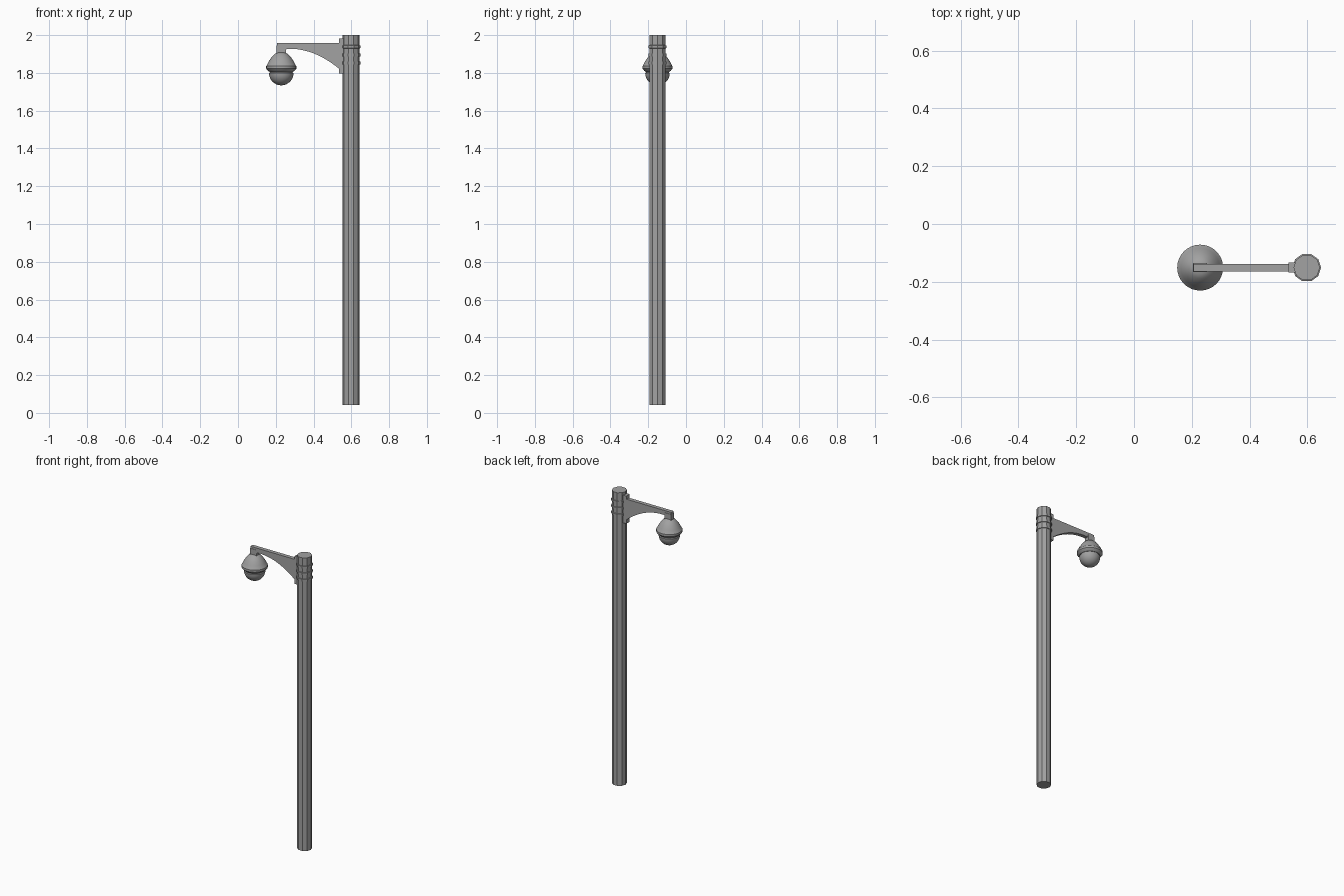
import bpy, bmesh, math

if "Cube" in bpy.data.objects:
    bpy.data.objects.remove(bpy.data.objects["Cube"])

PX, PY = 0.598, -0.151     # pole axis
CX = 0.229                 # camera dome axis
SIDES = 10

grey = bpy.data.materials.new("dark_grey")
grey.diffuse_color = (0.36, 0.36, 0.36, 1)
grey.use_nodes = True
grey.node_tree.nodes["Principled BSDF"].inputs["Base Color"].default_value = grey.diffuse_color


def make(name, bm, smooth=None):
    bmesh.ops.recalc_face_normals(bm, faces=bm.faces)
    me = bpy.data.meshes.new(name)
    bm.to_mesh(me)
    bm.free()
    me.materials.append(grey)
    ob = bpy.data.objects.new(name, me)
    bpy.context.collection.objects.link(ob)
    if smooth:
        bpy.ops.object.select_all(action='DESELECT')
        ob.select_set(True)
        bpy.context.view_layer.objects.active = ob
        bpy.ops.object.shade_smooth_by_angle(angle=math.radians(smooth))
    return ob


def lathe(name, profile, x, y, n, smooth=None, closed=False):
    """Spin (radius, z) points around a vertical axis; open profiles get capped."""
    bm = bmesh.new()
    rings = []
    for r, z in profile:
        if r < 1e-6:
            rings.append([bm.verts.new((x, y, z))] * n)
        else:
            rings.append([bm.verts.new((x + r * math.cos(math.tau * i / n),
                                        y + r * math.sin(math.tau * i / n), z))
                          for i in range(n)])
    pairs = list(zip(rings, rings[1:]))
    if closed:
        pairs.append((rings[-1], rings[0]))
    for a, b in pairs:
        for i in range(n):
            j = (i + 1) % n
            bm.faces.new(list(dict.fromkeys((a[i], a[j], b[j], b[i]))))
    if not closed:
        for ring in (rings[0], rings[-1]):
            if ring[0] is not ring[1]:
                bm.faces.new(ring)
    return make(name, bm, smooth)


def extrude_y(name, outline, half):
    """Extrude an XZ outline symmetrically about the pole's y."""
    bm = bmesh.new()
    f = bm.faces.new([bm.verts.new((x, PY - half, z)) for x, z in outline])
    ext = bmesh.ops.extrude_face_region(bm, geom=[f])['geom']
    bmesh.ops.translate(bm, vec=(0, 2 * half, 0),
                        verts=[v for v in ext if isinstance(v, bmesh.types.BMVert)])
    return make(name, bm)


def box(name, x0, x1, half, z0, z1):
    return extrude_y(name, [(x0, z0), (x1, z0), (x1, z1), (x0, z1)], half)


# Faceted pole
lathe("pole", [(0.0455, 0.042), (0.0455, 2.0)], PX, PY, SIDES)

# Three clamp bands
for k, z in enumerate((1.852, 1.895, 1.938)):
    lathe(f"clamp_band_{k + 1}",
          [(0.044, z - 0.009), (0.0495, z - 0.007), (0.0495, z + 0.007), (0.044, z + 0.009)],
          PX, PY, SIDES, closed=True)

# Mounting plate against the pole
box("mounting_plate", 0.535, 0.562, 0.017, 1.796, 1.981)

# Bracket arm with a curved underside
arm = [(0.206, 1.958), (0.206, 1.918), (0.251, 1.918)]
p0, p1, p2 = (0.257, 1.927), (0.40, 1.935), (0.54, 1.818)
for i in range(11):
    t = i / 10
    arm.append(tuple((1 - t) ** 2 * a + 2 * t * (1 - t) * b + t * t * c
                     for a, b, c in zip(p0, p1, p2)))
arm.append((0.54, 1.958))
extrude_y("bracket_arm", arm, 0.013)

# Short drop stub at the arm tip
box("drop_stub", 0.205, 0.253, 0.0155, 1.895, 1.945)

# Housing with flared rim
lathe("camera_housing",
      [(0, 1.911), (0.022, 1.908), (0.038, 1.898), (0.054, 1.879), (0.067, 1.859),
       (0.076, 1.840), (0.0795, 1.836), (0.0795, 1.822), (0.070, 1.811), (0.063, 1.806)],
      CX, PY, 32, smooth=30)

# Hemispherical lens dome
R, ZC = 0.065, 1.799
lathe("lens_dome",
      [(0.060, 1.812), (0.060, ZC + 0.003)] +
      [(R * math.cos(a), ZC - R * math.sin(a)) for a in (math.pi / 16 * i for i in range(8))] +
      [(0, ZC - R)],
      CX, PY, 32, smooth=40)
